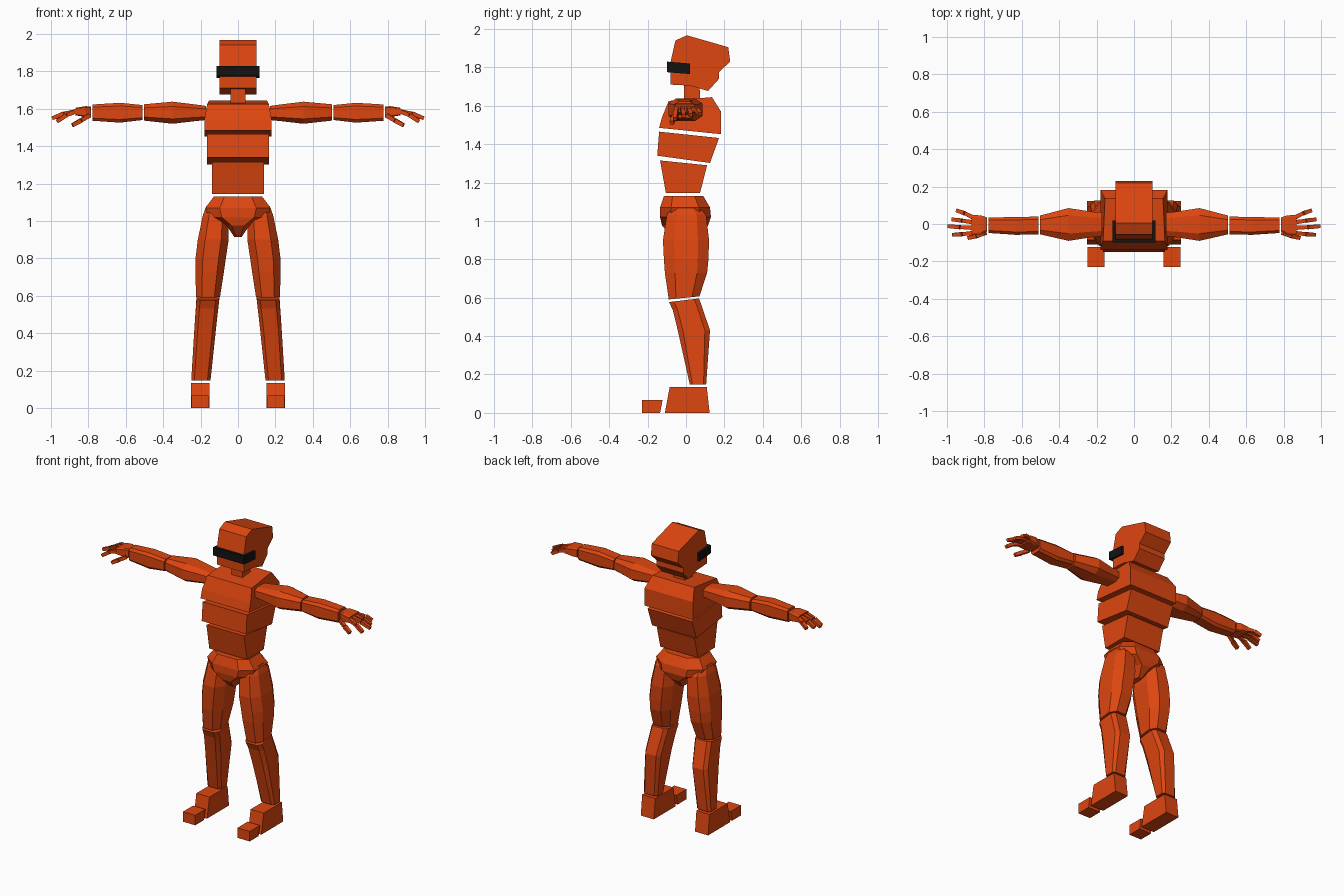
import bpy
import bmesh
from mathutils import Vector


def material(name, rgb):
    m = bpy.data.materials.new(name)
    m.diffuse_color = (*rgb, 1)
    return m


ORANGE = material("burnt_orange", (0.73, 0.061, 0.005))
BLACK = material("visor_black", (0.006, 0.006, 0.006))


def loft(name, rings, mat=ORANGE):
    """Skin a list of equal-length point rings and cap both ends."""
    bm = bmesh.new()
    vs = [[bm.verts.new(p) for p in r] for r in rings]
    n = len(rings[0])
    for a, b in zip(vs, vs[1:]):
        for i in range(n):
            j = (i + 1) % n
            bm.faces.new((a[i], a[j], b[j], b[i]))
    bm.faces.new(vs[0])
    bm.faces.new(vs[-1])
    bmesh.ops.recalc_face_normals(bm, faces=bm.faces)
    me = bpy.data.meshes.new(name)
    bm.to_mesh(me)
    bm.free()
    me.materials.append(mat)
    ob = bpy.data.objects.new(name, me)
    bpy.context.collection.objects.link(ob)
    return ob


def slab(name, profile, mat=ORANGE):
    """Side profile of (y, z, half_width) points spanned across x."""
    return loft(name, [[(s * w, y, z) for y, z, w in profile] for s in (-1, 1)], mat)


def outline(u0, u1, v0, v1, c):
    """Rectangle with corners cut by fraction c."""
    if c == 0:
        return [(u0, v0), (u1, v0), (u1, v1), (u0, v1)]
    a, b = (u1 - u0) * c, (v1 - v0) * c
    return [(u0 + a, v0), (u1 - a, v0), (u1, v0 + b), (u1, v1 - b),
            (u1 - a, v1), (u0 + a, v1), (u0, v1 - b), (u0, v0 + b)]


def upright(name, rows, c, side=1):
    """Rows of (z, x0, x1, y0, y1, tilt): sections stacked along z."""
    return loft(name, [[(side * x, y, z + t * y) for x, y in outline(x0, x1, y0, y1, c)]
                       for z, x0, x1, y0, y1, t in rows])


def sideways(name, rows, c, side):
    """Rows of (x, y0, y1, z0, z1): sections stacked along x."""
    return loft(name, [[(side * x, y, z) for y, z in outline(y0, y1, z0, z1, c)]
                       for x, y0, y1, z0, z1 in rows])


def finger(name, path, r, side):
    """Square segments along a bent path, with a small gap at each joint."""
    for k, (a, b) in enumerate(zip(path, path[1:])):
        a, b = Vector(a), Vector(b)
        d = (b - a).normalized()
        u = d.cross(Vector((0, 0, 1))).normalized()
        v = u.cross(d)
        rings = []
        for p, s in ((a, r), (b - d * 0.003, r * 0.85)):
            pts = [p + u * s * i + v * s * j for i, j in ((-1, -1), (1, -1), (1, 1), (-1, 1))]
            rings.append([(side * q.x, q.y, q.z) for q in pts])
        loft(f"{name}_{k + 1}", rings)


# Head, visor and neck
slab("head", [(y, z, 0.1) for y, z in (
    (-0.055, 1.94), (0.005, 1.967), (0.22, 1.905), (0.23, 1.83), (0.172, 1.775),
    (0.172, 1.74), (0.115, 1.677), (0.02, 1.705), (-0.08, 1.71), (-0.08, 1.83))])
slab("visor", [(-0.1, 1.83, 0.115), (0.02, 1.82, 0.115),
               (0.02, 1.765, 0.115), (-0.1, 1.775, 0.115)], BLACK)
slab("neck", [(-0.01, 1.72, 0.04), (0.07, 1.72, 0.04), (0.075, 1.60, 0.04), (-0.01, 1.60, 0.04)])

# Torso blocks
slab("upper_chest", [(-0.09, 1.625, 0.165), (0.135, 1.645, 0.155), (0.182, 1.57, 0.18),
                     (0.182, 1.452, 0.18), (-0.14, 1.485, 0.18), (-0.125, 1.54, 0.18)])
slab("lower_chest", [(-0.14, 1.465, 0.165), (0.172, 1.432, 0.165),
                     (0.125, 1.302, 0.165), (-0.15, 1.34, 0.165)])
slab("abdomen", [(-0.135, 1.315, 0.14), (0.11, 1.29, 0.14),
                 (0.073, 1.145, 0.14), (-0.105, 1.145, 0.14)])

# Pelvis, tapering to the crotch
upright("pelvis", [
    (1.13, -0.13, 0.13, -0.115, 0.09, 0), (1.07, -0.175, 0.175, -0.135, 0.125, 0),
    (1.02, -0.155, 0.155, -0.135, 0.13, 0), (0.975, -0.06, 0.06, -0.125, 0.115, 0),
    (0.915, -0.02, 0.02, -0.07, 0.06, 0)], 0.22)

for side, tag in ((1, "left"), (-1, "right")):
    # Legs
    upright(f"{tag}_thigh", [
        (1.08, 0.075, 0.17, -0.07, 0.065, 0), (1.03, 0.05, 0.188, -0.1, 0.105, 0),
        (0.90, 0.05, 0.215, -0.12, 0.12, 0), (0.80, 0.065, 0.227, -0.115, 0.117, 0),
        (0.73, 0.075, 0.227, -0.11, 0.11, 0), (0.60, 0.096, 0.225, -0.09, 0.07, 0.1)], 0.24, side)
    upright(f"{tag}_shin", [
        (0.588, 0.10, 0.222, -0.088, 0.068, 0.12), (0.54, 0.105, 0.225, -0.068, 0.085, 0.1),
        (0.43, 0.117, 0.233, -0.043, 0.125, 0), (0.147, 0.147, 0.25, 0.02, 0.105, 0)], 0.16, side)
    # Feet
    upright(f"{tag}_foot", [(0, 0.153, 0.25, -0.11, 0.123, 0),
                            (0.135, 0.153, 0.25, -0.085, 0.108, 0)], 0, side)
    upright(f"{tag}_toe", [(0, 0.157, 0.248, -0.23, -0.135, 0),
                           (0.067, 0.157, 0.248, -0.23, -0.122, 0)], 0, side)
    # Arms
    sideways(f"{tag}_upper_arm", [
        (0.17, -0.065, 0.06, 1.54, 1.615), (0.22, -0.07, 0.065, 1.535, 1.622),
        (0.35, -0.09, 0.085, 1.52, 1.638), (0.503, -0.055, 0.045, 1.537, 1.624)], 0.22, side)
    sideways(f"{tag}_forearm", [
        (0.51, -0.055, 0.04, 1.54, 1.62), (0.63, -0.058, 0.037, 1.526, 1.632),
        (0.778, -0.048, 0.035, 1.536, 1.623)], 0.16, side)
    # Hand
    sideways(f"{tag}_palm", [(0.785, -0.04, 0.035, 1.553, 1.612), (0.815, -0.055, 0.045, 1.556, 1.614),
                             (0.868, -0.06, 0.05, 1.565, 1.605)], 0.1, side)
    for k, (y, ym, yt, xt, zt) in enumerate((
            (-0.049, -0.054, -0.058, 0.97, 1.53), (-0.02, -0.017, -0.012, 0.996, 1.548),
            (0.01, 0.018, 0.025, 0.975, 1.55), (0.038, 0.058, 0.073, 0.95, 1.555))):
        finger(f"{tag}_finger_{k + 1}",
               [(0.865, y, 1.586), ((0.865 + xt) / 2, ym, (1.586 + zt) / 2 + 0.008), (xt, yt, zt)],
               0.0115, side)
    finger(f"{tag}_thumb", [(0.795, -0.048, 1.565), (0.84, -0.064, 1.537), (0.888, -0.075, 1.51)],
           0.012, side)
